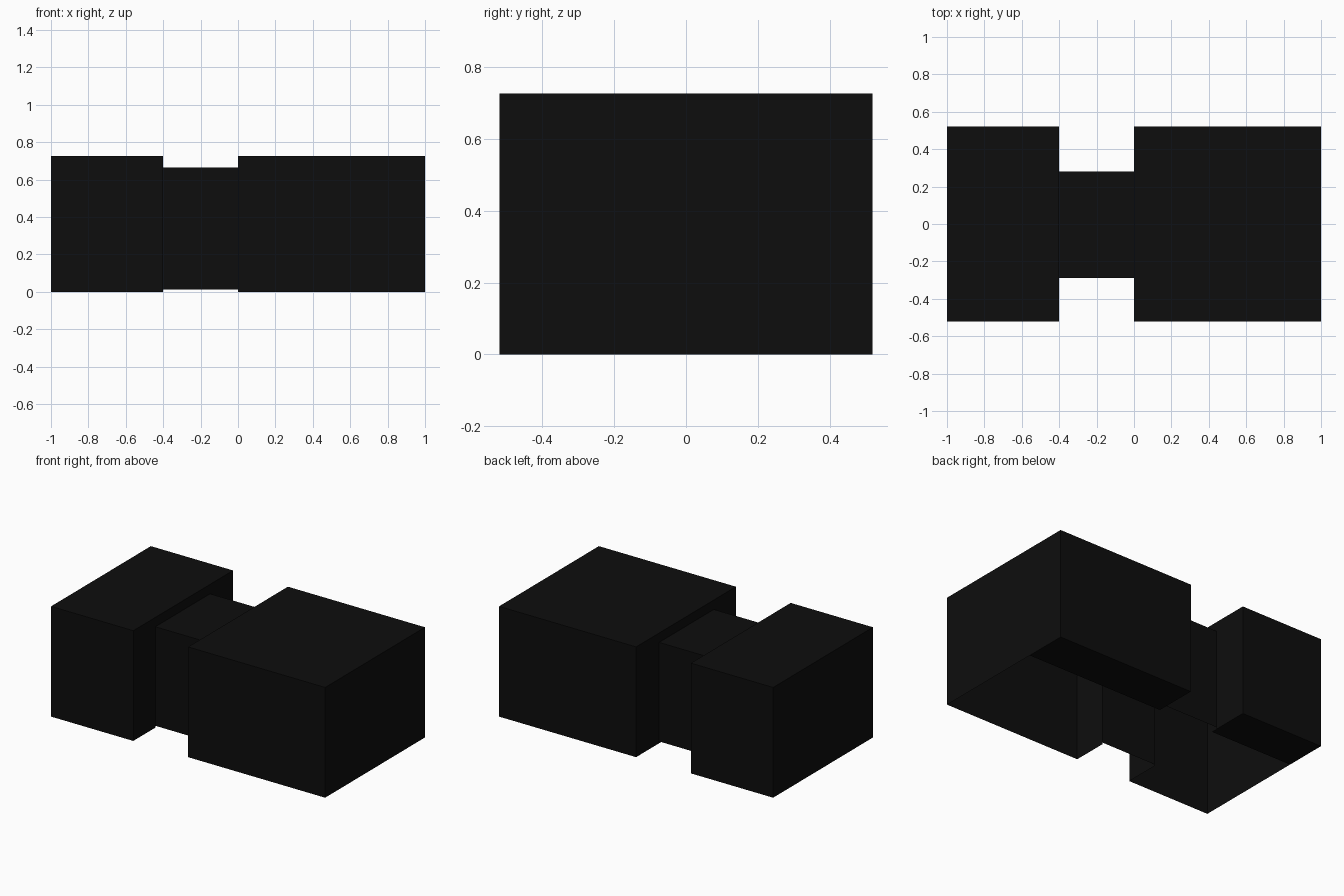
import bpy, bmesh

if "Cube" in bpy.data.objects:
    bpy.data.objects.remove(bpy.data.objects["Cube"])

black = bpy.data.materials.new("soft_black")
black.diffuse_color = (0.004, 0.004, 0.004, 1)
black.use_nodes = True
black.node_tree.nodes["Principled BSDF"].inputs["Base Color"].default_value = black.diffuse_color

TOP, HALF = 0.727, 0.52
NECK_Y0, NECK_Y1, NECK_Z0, NECK_Z1 = -0.29, 0.28, 0.012, 0.665


def finish(name, bm):
    bmesh.ops.remove_doubles(bm, verts=bm.verts, dist=1e-5)
    mesh = bpy.data.meshes.new(name)
    bm.to_mesh(mesh)
    bm.free()
    mesh.materials.append(black)
    ob = bpy.data.objects.new(name, mesh)
    bpy.context.collection.objects.link(ob)


def quad(bm, pts, outward):
    f = bm.faces.new([bm.verts.new(p) for p in pts])
    f.normal_update()
    if f.normal[outward[0]] * outward[1] < 0:
        f.normal_flip()


def x_wall(bm, x, y0, y1, z0, z1, side):
    quad(bm, [(x, y0, z0), (x, y1, z0), (x, y1, z1), (x, y0, z1)], (0, side))


def y_wall(bm, y, x0, x1, z0, z1, side):
    quad(bm, [(x0, y, z0), (x1, y, z0), (x1, y, z1), (x0, y, z1)], (1, side))


def z_wall(bm, z, x0, x1, y0, y1, side):
    quad(bm, [(x0, y0, z), (x1, y0, z), (x1, y1, z), (x0, y1, z)], (2, side))


def block(name, outer, inner):
    """Hollow block, open below except for a strip along the back."""
    bm = bmesh.new()
    x0, x1 = sorted((outer, inner))
    side = 1 if outer > inner else -1
    x_wall(bm, outer, -HALF, HALF, 0, TOP, side)
    y_wall(bm, -HALF, x0, x1, 0, TOP, -1)
    y_wall(bm, HALF, x0, x1, 0, TOP, 1)
    z_wall(bm, TOP, x0, x1, -HALF, HALF, 1)
    z_wall(bm, 0, x0, x1, 0.237, HALF, -1)
    # Inner wall framing the passage into the neck
    x_wall(bm, inner, -HALF, NECK_Y0, 0, TOP, -side)
    x_wall(bm, inner, NECK_Y1, HALF, 0, TOP, -side)
    x_wall(bm, inner, NECK_Y0, NECK_Y1, NECK_Z1, TOP, -side)
    finish(name, bm)


block("large_block", 1.0, 0.0)
block("small_block", -1.0, -0.4)

# Narrow neck joining both blocks
bm = bmesh.new()
y_wall(bm, NECK_Y0, -0.4, 0, NECK_Z0, NECK_Z1, -1)
y_wall(bm, NECK_Y1, -0.4, 0, NECK_Z0, NECK_Z1, 1)
z_wall(bm, NECK_Z1, -0.4, 0, NECK_Y0, NECK_Y1, 1)
finish("connecting_neck", bm)
